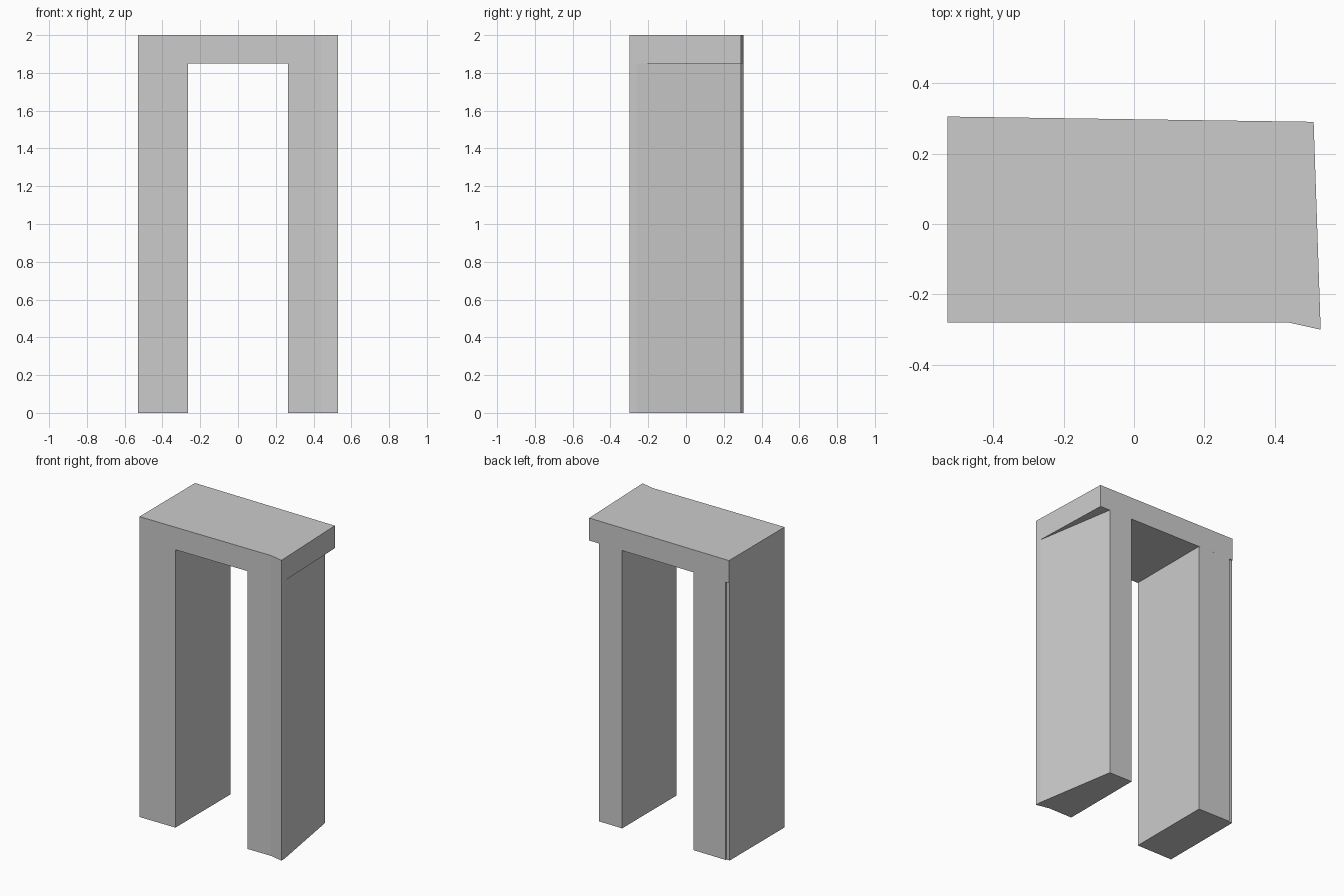
import bpy
import bmesh

cube = bpy.data.objects.get("Cube")
if cube:
    bpy.data.objects.remove(cube, do_unlink=True)

# One plain grey for the whole model
grey = bpy.data.materials.new("plain grey")
grey.use_nodes = True
colour = (0.6, 0.6, 0.6, 1)
grey.diffuse_color = colour
grey.node_tree.nodes["Principled BSDF"].inputs["Base Color"].default_value = colour


def prism(name, outline, bottom, top, capped=True):
    """Extrude a counter-clockwise ground outline upward."""
    bm = bmesh.new()
    base = bm.faces.new([bm.verts.new((x, y, bottom)) for x, y in outline])
    result = bmesh.ops.extrude_face_region(bm, geom=[base], use_keep_orig=True)
    raised = [g for g in result["geom"] if isinstance(g, bmesh.types.BMVert)]
    bmesh.ops.translate(bm, verts=raised, vec=(0, 0, top - bottom))
    bmesh.ops.recalc_face_normals(bm, faces=bm.faces)
    if not capped:
        # The top of a leg is hidden inside the joint
        caps = [f for f in bm.faces if all(v.co.z > top - 0.001 for v in f.verts)]
        bmesh.ops.delete(bm, geom=caps, context="FACES_ONLY")
    mesh = bpy.data.meshes.new(name)
    bm.to_mesh(mesh)
    bm.free()
    mesh.materials.append(grey)
    obj = bpy.data.objects.new(name, mesh)
    bpy.context.collection.objects.link(obj)
    return obj


height, underside = 2.0, 1.85
inner, outer = 0.265, 0.53

# Lintel with a skewed end and a flared front corner
prism("lintel",
      [(-outer, -0.28), (0.44, -0.28), (outer, -0.30), (0.51, 0.29), (-outer, 0.305)],
      underside, height)

# Leg with a tapered outer face that leaves an overhang behind
prism("left_leg",
      [(inner, -0.28), (0.44, -0.28), (outer, -0.30), (0.528, -0.26),
       (0.437, 0.291), (inner, 0.2935)],
      0, underside, capped=False)

# Straight leg with a slightly trimmed back corner
prism("right_leg",
      [(-outer, -0.28), (-inner, -0.28), (-inner, 0.301),
       (-0.505, 0.3046), (-0.505, 0.297), (-outer, 0.297)],
      0, underside, capped=False)
